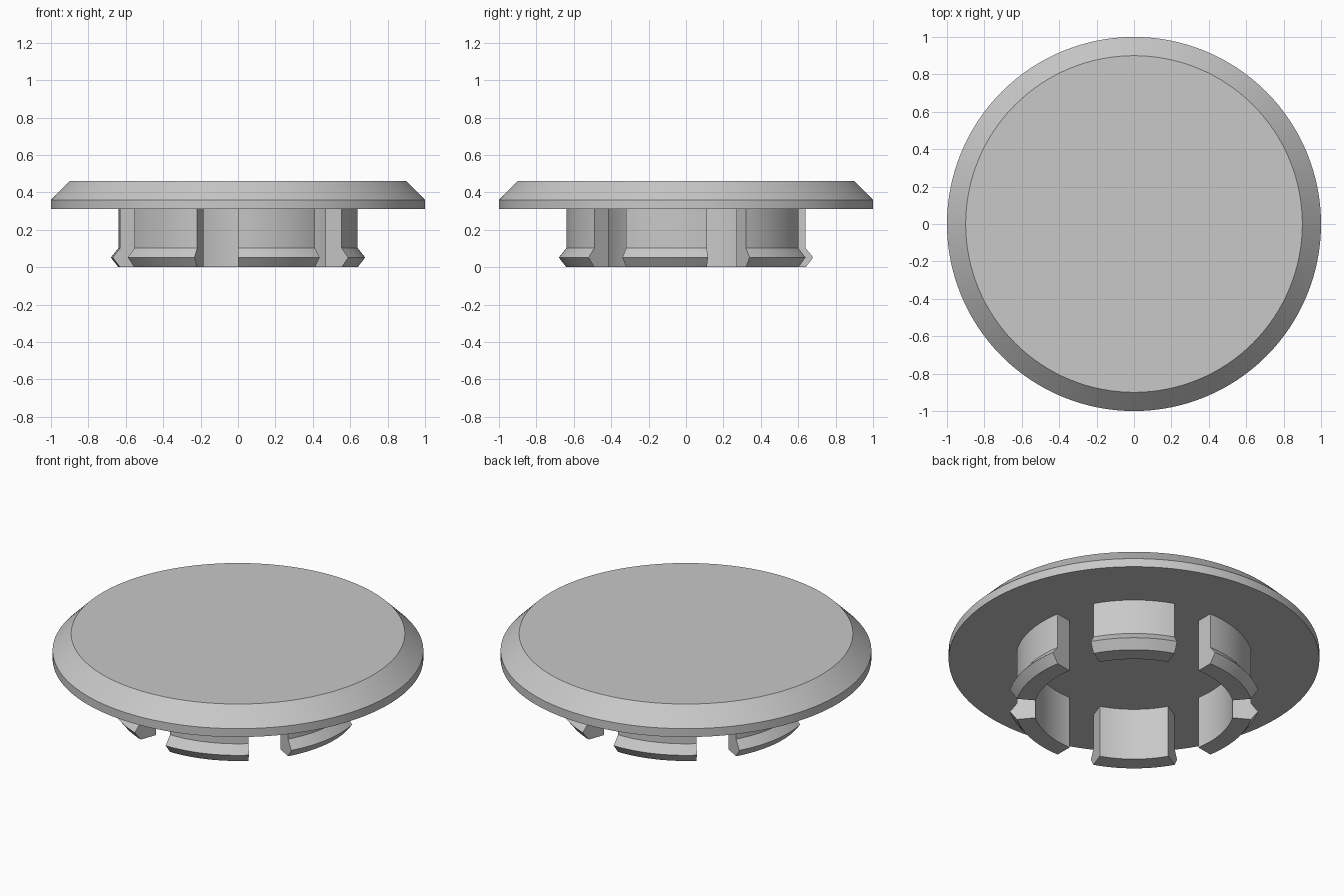
import bpy
import bmesh
import math

if "Cube" in bpy.data.objects:
    bpy.data.objects.remove(bpy.data.objects["Cube"], do_unlink=True)

# Single plain grey plastic
grey = bpy.data.materials.new("grey_plastic")
COLOUR = (0.58, 0.58, 0.58, 1)
grey.diffuse_color = COLOUR
grey.use_nodes = True
bsdf = next(n for n in grey.node_tree.nodes if n.type == 'BSDF_PRINCIPLED')
bsdf.inputs["Base Color"].default_value = COLOUR
bsdf.inputs["Roughness"].default_value = 0.6


def revolve(name, profile, start, sweep, steps, closed):
    """Turn an (r, z) profile about z; closed profiles get end caps."""
    bm = bmesh.new()
    rings = []
    full = sweep >= 360
    for i in range(steps if full else steps + 1):
        a = math.radians(start + sweep * i / steps)
        rings.append([bm.verts.new((r * math.cos(a), r * math.sin(a), z))
                      for r, z in profile])
    n = len(profile)
    for i in range(steps):
        a, b = rings[i], rings[(i + 1) % len(rings)]
        for j in range(n if closed else n - 1):
            k = (j + 1) % n
            bm.faces.new((a[j], b[j], b[k], a[k]))
    if full:      # flat underside and top
        bm.faces.new([r[0] for r in rings])
        bm.faces.new([r[-1] for r in rings])
    else:         # radial end walls
        bm.faces.new(rings[0])
        bm.faces.new(rings[-1])
    bmesh.ops.recalc_face_normals(bm, faces=bm.faces)
    mesh = bpy.data.meshes.new(name)
    bm.to_mesh(mesh)
    bm.free()
    mesh.materials.append(grey)
    obj = bpy.data.objects.new(name, mesh)
    bpy.context.collection.objects.link(obj)
    bpy.ops.object.select_all(action='DESELECT')
    obj.select_set(True)
    bpy.context.view_layer.objects.active = obj
    bpy.ops.object.shade_smooth_by_angle(angle=math.radians(25))
    return obj


# Cap disc with a bevelled rim
revolve("cap_disc", [(1.0, 0.31), (1.0, 0.36), (0.9, 0.46)], 0, 360, 128, False)

# Six snap clips, each a 40 degree arc with a barbed lip
clip_profile = [(0.54, 0.0), (0.64, 0.0), (0.68, 0.052), (0.64, 0.102),
                (0.64, 0.312), (0.54, 0.312)]
for i in range(6):
    revolve(f"snap_clip_{i + 1}", clip_profile, -90 + 60 * i, 40, 16, True)
